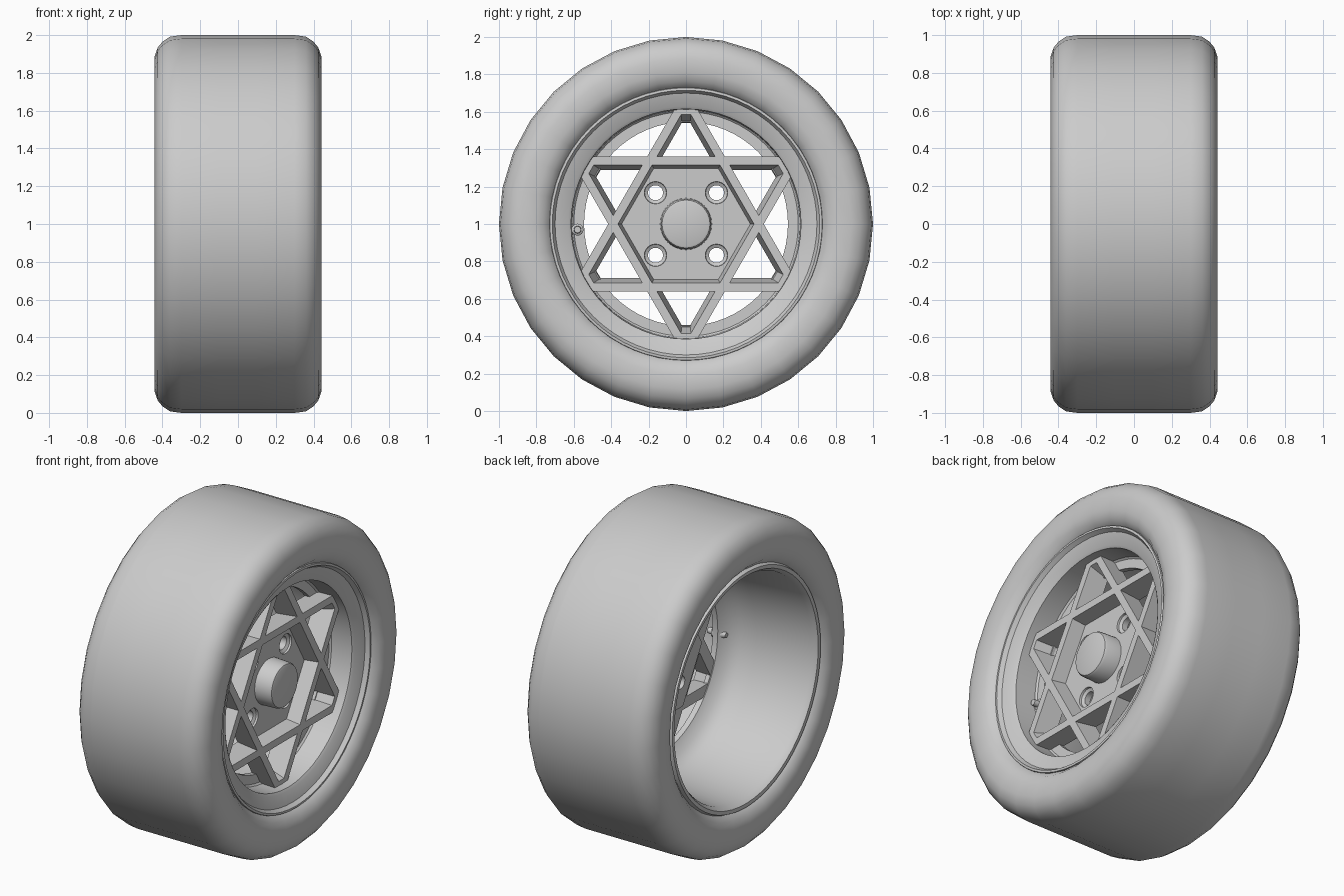
import bpy, bmesh, math

if "Cube" in bpy.data.objects:
    bpy.data.objects.remove(bpy.data.objects["Cube"])

CENTRE = (0, 0, 1)


def finish(name, bm, angle):
    bmesh.ops.recalc_face_normals(bm, faces=bm.faces)
    mesh = bpy.data.meshes.new(name)
    bm.to_mesh(mesh)
    bm.free()
    ob = bpy.data.objects.new(name, mesh)
    ob.location = CENTRE
    bpy.context.collection.objects.link(ob)
    bpy.ops.object.select_all(action='DESELECT')
    ob.select_set(True)
    bpy.context.view_layer.objects.active = ob
    if angle:
        bpy.ops.object.shade_smooth_by_angle(angle=math.radians(angle))
    return ob


def lathe(name, profile, segs, closed=False, angle=35, offset=(0, 0)):
    """Spin (x, radius) points around the x axis; radius 0 becomes a pole."""
    bm = bmesh.new()
    rings = []
    for x, r in profile:
        if r == 0:
            rings.append([bm.verts.new((x, *offset))] * segs)
        else:
            rings.append([bm.verts.new((x, offset[0] + r * math.sin(2 * math.pi * i / segs),
                                        offset[1] + r * math.cos(2 * math.pi * i / segs)))
                          for i in range(segs)])
    pairs = list(zip(rings, rings[1:])) + ([(rings[-1], rings[0])] if closed else [])
    for a, b in pairs:
        for i in range(segs):
            j = (i + 1) % segs
            bm.faces.new(list(dict.fromkeys((a[i], a[j], b[j], b[i]))))
    return finish(name, bm, angle)


def cut_triangle(apothem, tip, flip):
    """Triangle with its three tips cut flat at distance tip, as (y, z) points."""
    half = (2 * apothem - tip) * math.tan(math.radians(30))
    pts = []
    for k in range(3):
        a = math.radians(90 + 120 * k + (180 if flip else 0))
        for s in (half, -half):
            pts.append((tip * math.cos(a) + s * math.sin(a),
                        tip * math.sin(a) - s * math.cos(a)))
    return pts


def triangle_frame(name, flip):
    """Spoke frame whose window narrows towards the back."""
    bm = bmesh.new()
    loops = []
    for x, apothem, tip in ((.295, .36, .615), (.295, .315, .585),
                            (.17, .29, .54), (.17, .36, .615)):
        loops.append([bm.verts.new((x, y, z)) for y, z in cut_triangle(apothem, tip, flip)])
    for a, b in zip(loops, loops[1:] + loops[:1]):
        for i in range(6):
            j = (i + 1) % 6
            bm.faces.new((a[i], a[j], b[j], b[i]))
    return finish(name, bm, 0)


# Tyre
side = [(.38, .725), (.395, .735), (.425, .765), (.438, .81), (.442, .885),
        (.425, .935), (.40, .965), (.36, .992), (.30, 1.0)]
lathe("tyre", side + [(0.1, 1.0), (-0.1, 1.0)] + [(-x, r) for x, r in reversed(side)], 32, angle=60)

# Rim: front lip, dish wall, spoke flange, rear barrel
lathe("rim", [(.38, .732), (.398, .728), (.40, .715), (.375, .70), (.355, .63), (.345, .615),
              (.21, .61), (.20, .60), (.20, .545), (.165, .545), (.13, .60), (.07, .635),
              (-.02, .65), (-.38, .68), (-.41, .70), (-.412, .722), (-.39, .732),
              (-.36, .705), (.34, .715)], 64, closed=True)

# Six-pointed spokes from two opposed triangle frames
for label, flip in (("upright", False), ("inverted", True)):
    triangle_frame("spokes_" + label, flip)

# Hexagonal centre plate with sloping border
bm = bmesh.new()
hexes = [[bm.verts.new((x, r * math.cos(math.pi * i / 3), r * math.sin(math.pi * i / 3)))
          for i in range(6)] for x, r in ((.15, .37), (.21, .37))]
bm.faces.new(hexes[0])
bm.faces.new(hexes[1])
for i in range(6):
    j = (i + 1) % 6
    bm.faces.new((hexes[0][i], hexes[0][j], hexes[1][j], hexes[1][i]))
plate = finish("centre_plate", bm, 0)

# Four countersunk bolt holes
cutters = []
for sy in (-1, 1):
    for sz in (-1, 1):
        c = lathe("bolt_hole_cutter", [(.10, 0), (.10, .04), (.188, .04), (.198, .058),
                                       (.25, .066), (.25, 0)], 24, offset=(sy * .163, sz * .167))
        c.hide_render = True
        mod = plate.modifiers.new("bolt_hole", 'BOOLEAN')
        mod.object = c
        mod.operation = 'DIFFERENCE'
        mod.solver = 'EXACT'
        cutters.append(c)
bpy.ops.object.select_all(action='DESELECT')
plate.select_set(True)
bpy.context.view_layer.objects.active = plate
for mod in list(plate.modifiers):
    bpy.ops.object.modifier_apply(modifier=mod.name)
bpy.ops.object.shade_smooth_by_angle(angle=math.radians(25))
for c in cutters:
    bpy.data.objects.remove(c)

# Hub cap
lathe("hub_cap", [(.16, 0), (.16, .14), (.305, .135), (.318, .128), (.322, .118), (.322, 0)], 32)

# Valve stem through the flange
lathe("valve_stem", [(.13, 0), (.13, .014), (.15, .02), (.165, .032), (.215, .032), (.222, .02),
                     (.25, .018), (.25, 0)], 16, offset=(-.58, -.03))
